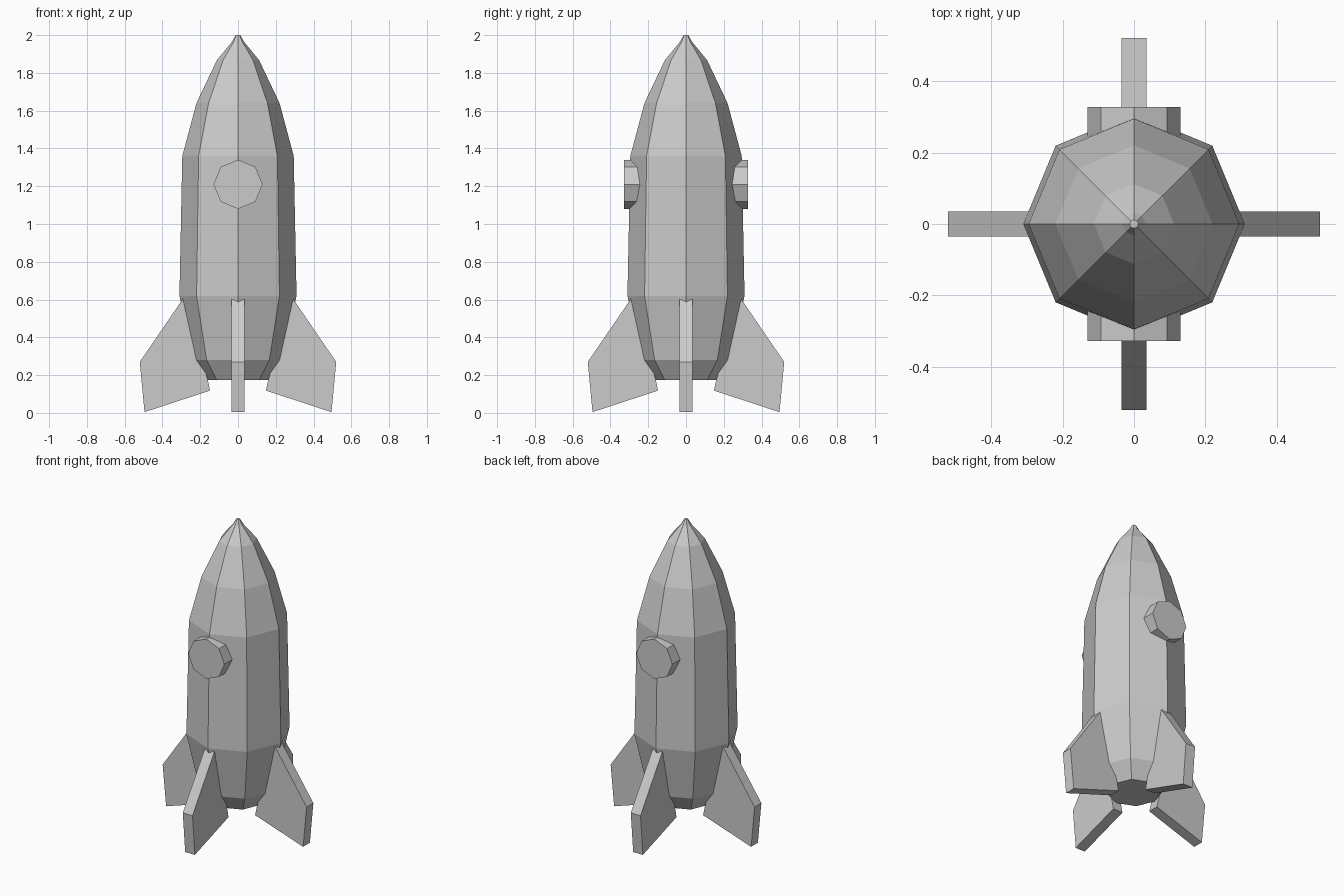
import bpy
import bmesh
from math import cos, sin, pi

cube = bpy.data.objects.get("Cube")
if cube:
    bpy.data.objects.remove(cube, do_unlink=True)

GREY = (0.6, 0.6, 0.6, 1)
grey = bpy.data.materials.new("light grey")
grey.use_nodes = True
grey.diffuse_color = GREY
grey.node_tree.nodes["Principled BSDF"].inputs["Base Color"].default_value = GREY


def add_object(name, bm):
    bmesh.ops.recalc_face_normals(bm, faces=bm.faces)
    mesh = bpy.data.meshes.new(name)
    bm.to_mesh(mesh)
    bm.free()
    mesh.materials.append(grey)
    obj = bpy.data.objects.new(name, mesh)
    bpy.context.collection.objects.link(obj)
    return obj


def lathe(name, profile, sides=8):
    """Stack of flat-sided rings from (radius, height) pairs, capped at both ends."""
    bm = bmesh.new()
    rings = [[bm.verts.new((r * cos(2 * pi * i / sides), r * sin(2 * pi * i / sides), z))
              for i in range(sides)] for r, z in profile]
    for low, high in zip(rings, rings[1:]):
        for i in range(sides):
            j = (i + 1) % sides
            bm.faces.new((low[i], low[j], high[j], high[i]))
    bm.faces.new(rings[0])
    bm.faces.new(rings[-1])
    return add_object(name, bm)


def fin(name, outline, thickness, angle):
    """Flat slab cut to the outline, turned about the body axis."""
    bm = bmesh.new()
    face = bm.faces.new([bm.verts.new((x, -thickness / 2, z)) for x, z in outline])
    slab = bmesh.ops.extrude_face_region(bm, geom=[face])["geom"]
    bmesh.ops.translate(bm, vec=(0, thickness, 0),
                        verts=[v for v in slab if isinstance(v, bmesh.types.BMVert)])
    obj = add_object(name, bm)
    obj.rotation_euler.z = angle


# Hull: tapered tail, long barrel and pointed nose
lathe("hull", [(0.16, 0.175), (0.235, 0.28), (0.31, 0.62), (0.295, 1.36), (0.22, 1.64)])
lathe("nose_cone", [(0.22, 1.64), (0.112, 1.867), (0.032, 1.965), (0.012, 2.0)])

# Four swept tail fins
FIN = [(0.26, 0.65), (0.52, 0.27), (0.495, 0.004), (0.148, 0.118), (0.16, 0.175), (0.225, 0.4)]
for i, side in enumerate(("left", "back", "right", "front")):
    fin(side + "_fin", FIN, 0.07, i * pi / 2)

# Octagonal portholes on the front and back
for side, direction in (("front", -1), ("back", 1)):
    porthole = lathe(side + "_porthole", [(0.13, 0.2), (0.13, 0.327)])
    porthole.rotation_euler.x = -direction * pi / 2
    porthole.location.z = 1.21
